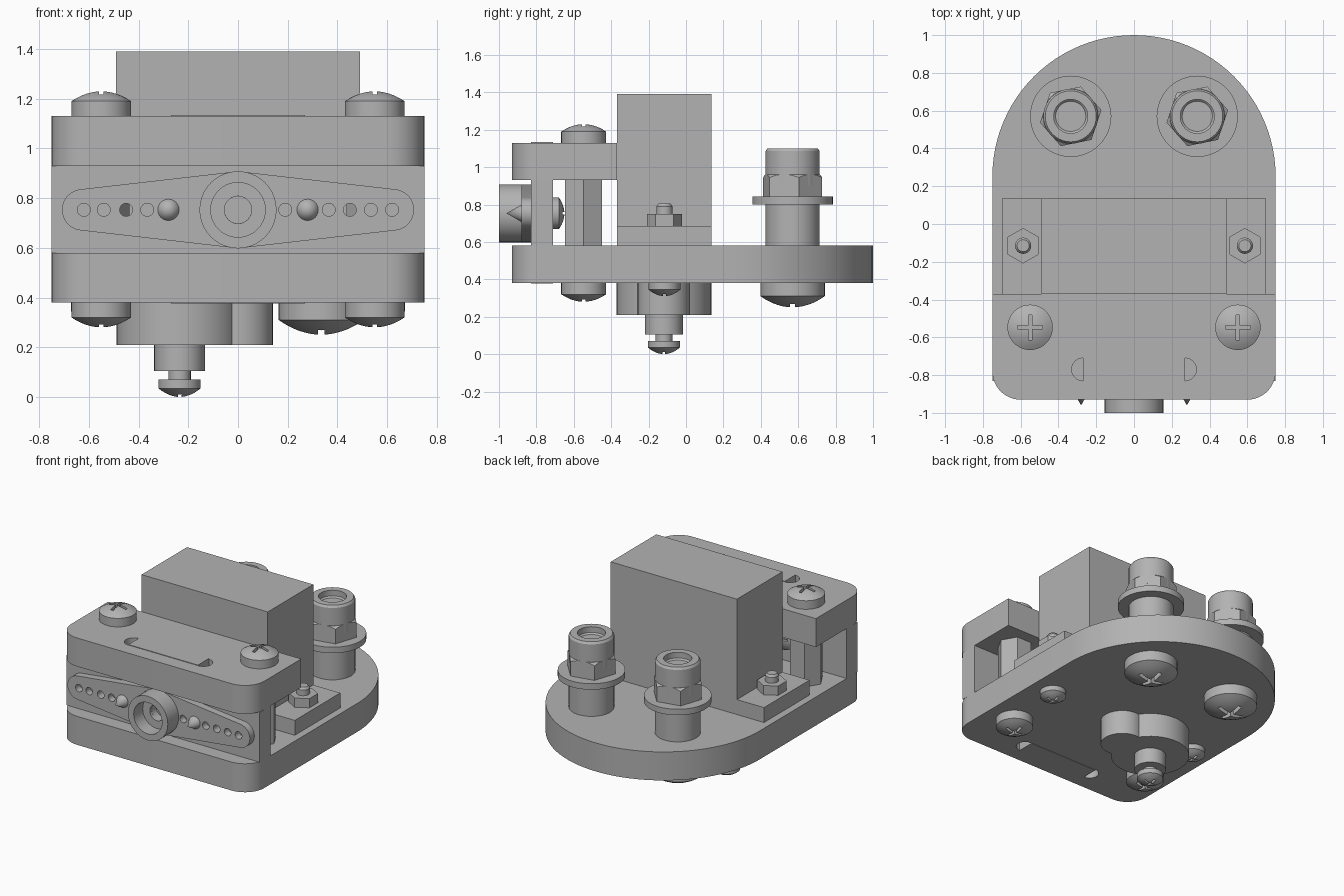
import bpy
import bmesh
from math import pi, sin, cos, sqrt
from mathutils import Matrix

cube = bpy.data.objects.get("Cube")
if cube:
    bpy.data.objects.remove(cube)

grey = bpy.data.materials.new("plain_grey")
grey.use_nodes = True
COLOUR = (0.45, 0.45, 0.45, 1)
grey.diffuse_color = COLOUR
grey.node_tree.nodes["Principled BSDF"].inputs["Base Color"].default_value = COLOUR

UP, DOWN = (0, 0, 0), (pi, 0, 0)
FRONT, BACK = (pi / 2, 0, 0), (-pi / 2, 0, 0)


def add(name, mesh, loc=(0, 0, 0), rot=UP):
    ob = bpy.data.objects.new(name, mesh)
    bpy.context.scene.collection.objects.link(ob)
    ob.location, ob.rotation_euler = loc, rot
    if not mesh.materials:
        mesh.materials.append(grey)
    return ob


def finish(bm, name):
    bmesh.ops.remove_doubles(bm, verts=bm.verts, dist=1e-5)
    bmesh.ops.recalc_face_normals(bm, faces=bm.faces)
    mesh = bpy.data.meshes.new(name)
    bm.to_mesh(mesh)
    bm.free()
    return mesh


def box(name, x0, x1, y0, y1, z0, z1):
    bm = bmesh.new()
    centre = Matrix.Translation(((x0 + x1) / 2, (y0 + y1) / 2, (z0 + z1) / 2))
    size = Matrix.Diagonal((x1 - x0, y1 - y0, z1 - z0, 1))
    bmesh.ops.create_cube(bm, size=1, matrix=centre @ size)
    return add(name, finish(bm, name))


def lathe(name, profile, segs=40, turn=0.0):
    """Mesh made by turning (radius, height) points around z."""
    bm = bmesh.new()
    rings = [[bm.verts.new((r * cos(turn + 2 * pi * i / segs),
                            r * sin(turn + 2 * pi * i / segs), z))
              for i in range(segs)] if r else [bm.verts.new((0, 0, z))]
             for r, z in profile]
    for a, b in zip(rings, rings[1:]):
        for i in range(segs):
            j = (i + 1) % segs
            corners = [a[i % len(a)], a[j % len(a)], b[j % len(b)], b[i % len(b)]]
            bm.faces.new(list(dict.fromkeys(corners)))
    return finish(bm, name)


def rod(name, r, z0, z1, segs=40, turn=0.0):
    return lathe(name, [(0, z0), (r, z0), (r, z1), (0, z1)], segs, turn)


def arc(cx, cy, r, a0=0.0, a1=2 * pi, n=24):
    return [(cx + r * cos(a0 + (a1 - a0) * i / n),
             cy + r * sin(a0 + (a1 - a0) * i / n)) for i in range(n + 1)]


def hole(cx, cy, r):
    return arc(cx, cy, r)[:-1]


def sheet(name, loops, z0, z1, loc=(0, 0, 0), rot=UP):
    """Flat outline with holes, extruded between two heights."""
    curve = bpy.data.curves.new(name, "CURVE")
    curve.dimensions, curve.fill_mode = "2D", "BOTH"
    curve.extrude = (z1 - z0) / 2
    for loop in loops:
        spline = curve.splines.new("POLY")
        spline.points.add(len(loop) - 1)
        for point, (x, y) in zip(spline.points, loop):
            point.co = (x, y, 0, 1)
        spline.use_cyclic_u = True
    temp = bpy.data.objects.new(name, curve)
    bpy.context.scene.collection.objects.link(temp)
    bpy.context.view_layer.update()
    raw = bpy.data.meshes.new_from_object(
        temp.evaluated_get(bpy.context.evaluated_depsgraph_get()))
    bpy.data.objects.remove(temp)
    bm = bmesh.new()
    bm.from_mesh(raw)
    bmesh.ops.translate(bm, verts=bm.verts, vec=(0, 0, (z0 + z1) / 2))
    return add(name, finish(bm, name), loc, rot)


def combine(mesh, other, operation):
    """Boolean of two meshes, returned as a plain mesh."""
    a, b = add("work", mesh), add("cutter", other)
    b.hide_render = True
    mod = a.modifiers.new("cut", "BOOLEAN")
    mod.object, mod.operation, mod.solver = b, operation, "EXACT"
    bpy.context.view_layer.update()
    result = bpy.data.meshes.new_from_object(
        a.evaluated_get(bpy.context.evaluated_depsgraph_get()))
    bpy.data.objects.remove(a)
    bpy.data.objects.remove(b)
    return result


def screw_head(name, r, side, top, recess=True):
    """Domed head sitting on z = 0 with a cross recess."""
    dome = [(r * cos(t * pi / 16), side + (top - side) * sin(t * pi / 16))
            for t in range(8)]
    dome = [(r * (1 - t / 6), side + (top - side) * (1 - (1 - t / 6) ** 2))
            for t in range(7)]
    mesh = lathe(name, [(0, 0), (r, 0)] + dome[:-1] + [(0, top)])
    if recess:
        arm, half = r * 0.55, r * 0.08
        s = half
        cross = [(arm, -s), (arm, s), (s, s), (s, arm), (-s, arm), (-s, s),
                 (-arm, s), (-arm, -s), (-s, -s), (-s, -arm), (s, -arm), (s, -s)]
        cutter = sheet("cutter", [cross], top * 0.6, top * 1.5)
        data = cutter.data
        bpy.data.objects.remove(cutter)
        mesh = combine(mesh, data, "DIFFERENCE")
    return mesh


# Plates: the base has a round rear end, both have a slot for the upright's tabs
SLOT = arc(0.27, -0.77, 0.06, -pi / 2, pi / 2) + arc(-0.27, -0.77, 0.06, pi / 2, 3 * pi / 2)
FRONT_EDGE = (arc(-0.6, -0.78, 0.15, pi, 3 * pi / 2, 12)
              + arc(0.6, -0.78, 0.15, -pi / 2, 0, 12))
sheet("base_plate", [FRONT_EDGE + arc(0, 0.25, 0.75, 0, pi, 48), SLOT], 0.38, 0.58)
sheet("upper_plate", [FRONT_EDGE + [(0.75, -0.37), (-0.75, -0.37)], SLOT], 0.93, 1.13)

# Upright front plate with tabs reaching through the slots
w, t = 0.75, 0.27
UPRIGHT = [(-w, 0.58), (-t, 0.58), (-t, 0.377), (t, 0.377), (t, 0.58), (w, 0.58),
           (w, 0.93), (t, 0.93), (t, 1.134), (-t, 1.134), (-t, 0.93), (-w, 0.93)]
sheet("upright_plate", [UPRIGHT] + [hole(x, 0.753, 0.026) for x in (-0.45, 0.45)],
      0.71, 0.83, rot=FRONT)

# Servo arm with a row of holes, its hub and the pointed screws holding it
ARM = ([(0, -0.155)] + arc(0.625, 0, 0.083, -1.45, 1.45)
       + [(0, 0.155)] + arc(-0.625, 0, 0.083, pi - 1.45, pi + 1.45))
spots = [-0.62, -0.54, -0.45, -0.365, 0.19, 0.365, 0.45, 0.535, 0.62]
sheet("servo_arm", [ARM, hole(0, 0, 0.055)] + [hole(x, 0, 0.026) for x in spots],
      0.83, 0.88, (0, 0, 0.753), FRONT)
add("arm_hub", lathe("arm_hub", [(0.055, 0.83), (0.155, 0.83), (0.155, 1.0), (0.11, 1.0),
                                 (0.11, 0.9), (0.055, 0.9), (0.055, 0.83)]),
    (0, 0, 0.753), FRONT)
point = lathe("arm_screw_point", [(0, 0.75), (0.043, 0.75), (0.043, 0.885), (0, 0.96)], 24)
arm_head = screw_head("arm_screw_head", 0.085, 0.03, 0.06)

# Servo body, mounting ears and the gear housing underneath
box("servo_body", -0.49, 0.49, -0.37, 0.135, 0.5, 1.39)
box("servo_ears", -0.7, 0.7, -0.37, 0.135, 0.58, 0.685)
GEAR = (-0.235, -0.118, 0)
add("gear_housing", rod("gear_housing", 0.253, 0.21, 0.45, 48), GEAR)
add("small_gear_housing", rod("small_gear_housing", 0.14, 0.21, 0.45), (0, -0.118, 0))
add("output_shaft", rod("output_shaft", 0.102, 0.105, 0.25), GEAR)
add("shaft_screw_neck", rod("shaft_screw_neck", 0.045, 0.06, 0.12, 24), GEAR)
add("shaft_screw_head", screw_head("shaft_screw_head", 0.085, 0.035, 0.07),
    (-0.235, -0.118, 0.07), DOWN)

# Shared fasteners
standoff = rod("hex_standoff", 0.114, 0.58, 0.93, 6)
pan_head = screw_head("pan_screw_head", 0.12, 0.06, 0.1)
ear_nut = rod("ear_nut", 0.094, 0.685, 0.75, 6, pi / 2)
ear_bolt = lathe("ear_bolt", [(0, 0.5), (0.043, 0.5), (0.043, 0.79),
                              (0.032, 0.805), (0, 0.805)], 24)
ear_head = screw_head("ear_screw_head", 0.085, 0.035, 0.07)
spacer = rod("rear_spacer", 0.145, 0.58, 0.8)
washer = rod("rear_washer", 0.215, 0.8, 0.842, 48)
rear_nut = combine(rod("rear_nut", 0.166, 0.842, 0.96, 6, 0.2),
                   lathe("chamfer", [(0, 0.8), (0.19, 0.8), (0.19, 0.925),
                                     (0.14, 0.965), (0, 0.965)]), "INTERSECT")
collar = lathe("rear_collar", [(0, 0.9), (0.145, 0.9), (0.145, 1.085), (0.135, 1.1),
                               (0.09, 1.1), (0.09, 1.06), (0.08, 1.05), (0, 1.05)])
rear_head = screw_head("rear_screw_head", 0.172, 0.07, 0.13)

# Everything that repeats on both sides
for side, s in (("right", -1), ("left", 1)):
    def place(name, mesh, loc, rot=UP):
        add(side + "_" + name, mesh, loc, rot)

    place("arm_screw_point", point, (s * 0.28, 0, 0.753), FRONT)
    place("arm_screw_head", arm_head, (s * 0.28, -0.71, 0.753), BACK)
    place("standoff", standoff, (s * 0.55, -0.547, 0))
    place("upper_screw", pan_head, (s * 0.55, -0.547, 1.13))
    place("lower_screw", pan_head, (s * 0.55, -0.547, 0.38), DOWN)
    place("ear_nut", ear_nut, (s * 0.587, -0.115, 0))
    place("ear_bolt", ear_bolt, (s * 0.587, -0.115, 0))
    place("ear_screw", ear_head, (s * 0.587, -0.115, 0.38), DOWN)
    rear = (s * 0.335, 0.57, 0)
    for name, mesh in (("rear_spacer", spacer), ("rear_washer", washer),
                       ("rear_nut", rear_nut), ("rear_collar", collar)):
        place(name, mesh, rear)
    place("rear_screw", rear_head, (s * 0.335, 0.57, 0.38), DOWN)

# Smooth round walls, keep hard edges sharp
bpy.ops.object.select_all(action="DESELECT")
for ob in bpy.context.scene.objects:
    if ob.type == "MESH":
        ob.select_set(True)
        bpy.context.view_layer.objects.active = ob
bpy.ops.object.shade_smooth_by_angle(angle=0.5)
